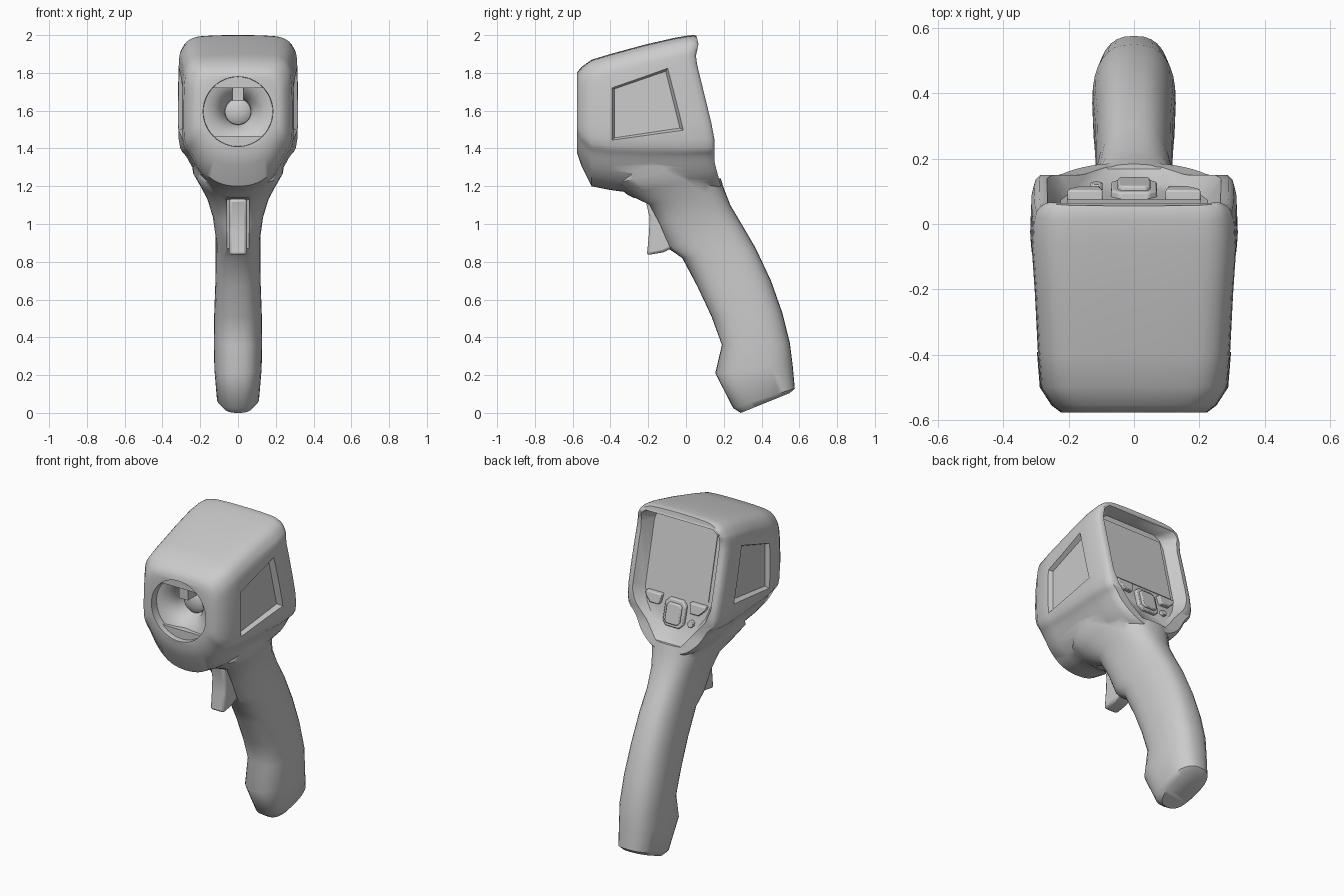
import bpy, bmesh, math
from mathutils import Vector

if "Cube" in bpy.data.objects:
    bpy.data.objects.remove(bpy.data.objects["Cube"])


def loft(name, rings, strip_caps=False):
    """Skin closed rings; strip_caps closes symmetric rings with left-right quads."""
    bm = bmesh.new()
    vs = [[bm.verts.new(p) for p in r] for r in rings]
    n = len(vs[0])
    for a, b in zip(vs, vs[1:]):
        for i in range(n):
            bm.faces.new((a[i], a[(i + 1) % n], b[(i + 1) % n], b[i]))
    for r in (vs[0], vs[-1]):
        if strip_caps:
            for i in range(n // 2):
                q = [r[i], r[i + 1], r[n - i - 1], r[(n - i) % n]]
                bm.faces.new(list(dict.fromkeys(q)))
        else:
            bm.faces.new(r)
    bmesh.ops.recalc_face_normals(bm, faces=bm.faces)
    me = bpy.data.meshes.new(name)
    bm.to_mesh(me)
    bm.free()
    ob = bpy.data.objects.new(name, me)
    bpy.context.collection.objects.link(ob)
    return ob


def activate(ob):
    bpy.ops.object.select_all(action='DESELECT')
    ob.select_set(True)
    bpy.context.view_layer.objects.active = ob


def boolean(ob, other, op='DIFFERENCE'):
    m = ob.modifiers.new('bool', 'BOOLEAN')
    m.operation, m.object, m.solver = op, other, 'EXACT'
    activate(ob)
    bpy.ops.object.modifier_apply(modifier=m.name)
    bpy.data.objects.remove(other)


def finish(ob, angle=35, bevel=0):
    if bevel:
        m = ob.modifiers.new('bevel', 'BEVEL')
        m.width, m.segments = bevel, 2
    activate(ob)
    bpy.ops.object.shade_smooth_by_angle(angle=math.radians(angle))


def interp(table, v):
    if v <= table[0][0]:
        return table[0][1]
    for (a, fa), (b, fb) in zip(table, table[1:]):
        if v <= b:
            return fa + (fb - fa) * (v - a) / (b - a)
    return table[-1][1]


def smooth_closed(keys, sub=4):
    out, n = [], len(keys)
    for i in range(n):
        p0, p1, p2, p3 = (Vector(keys[(i + k) % n]) for k in (-1, 0, 1, 2))
        for s in range(sub):
            t = s / sub
            out.append(0.5 * (2 * p1 + (p2 - p0) * t + (2 * p0 - 5 * p1 + 4 * p2 - p3) * t * t
                              + (3 * p1 - p0 - 3 * p2 + p3) * t ** 3))
    return out


# side-view curves: rear rim of the head and recessed control panel
BACK = [(1.0, .2), (1.2, .185), (1.33, .15), (1.47, .15), (1.88, .05), (1.95, .066), (2.0, .055)]
PANEL = [(1.24, .168), (1.3, .125), (1.42, .092), (1.96, -.035)]


def panel(z):
    return interp(PANEL, z)


# head: sections from lens face to screen rim
def head_ring(y, w, zt, zs, zb, lean):
    h = zs - zb
    half = [(0, zt), (.5 * w, zt - .003), (.78 * w, zt - .015), (.94 * w, zt - .06), (w, zt - .15),
            (w, zs), (.86 * w, zs - .33 * h), (.64 * w, zs - .7 * h), (.36 * w, zs - .93 * h), (0, zb)]
    keys = half + [(-x, z) for x, z in half[-2:0:-1]]
    return [(p.x, y + lean * (interp(BACK, p.y) - .12), p.y) for p in smooth_closed(keys)]


body = loft('body', [head_ring(*s) for s in (
    (-.578, .22, 1.80, 1.52, 1.38, 0),
    (-.555, .25, 1.83, 1.49, 1.31, 0),
    (-.50, .285, 1.87, 1.46, 1.20, 0),
    (-.40, .293, 1.90, 1.45, 1.18, 0),
    (-.20, .303, 1.95, 1.45, 1.15, .3),
    (-.02, .314, 1.985, 1.45, 1.15, .7),
    (.075, .31, 1.998, 1.45, 1.17, 1),
    (.105, .302, 2.0, 1.45, 1.18, 1),
    (.12, .287, 1.997, 1.45, 1.19, 1))], True)

# grip: sections given by front point, back point and half width
GRIP = [((.29, 0), (.55, .105), .085), ((.25, .025), (.576, .13), .112),
        ((.155, .21), (.565, .25), .125), ((.19, .36), (.55, .37), .128),
        ((.135, .51), (.51, .53), .126), ((.06, .67), (.45, .70), .12),
        ((-.02, .82), (.37, .87), .118), ((-.1, .875), (.3, .99), .118),
        ((-.15, 1.0), (.235, 1.10), .135), ((-.2, 1.10), (.2, 1.19), .165),
        ((-.31, 1.155), (.175, 1.27), .2), ((-.38, 1.21), (.146, 1.36), .24),
        ((-.34, 1.4), (.05, 1.45), .24)]


def grip_ring(f, b, w, n=32):
    ring = []
    for i in range(n):
        a = 2 * math.pi * i / n
        c, s = (math.copysign(abs(v) ** .8, v) if abs(v) > 1e-6 else 0
                for v in (math.cos(a), math.sin(a)))
        ring.append((w * s, (f[0] + b[0]) / 2 + c * (b[0] - f[0]) / 2,
                     (f[1] + b[1]) / 2 + c * (b[1] - f[1]) / 2))
    return ring


boolean(body, loft('grip', [grip_ring(*g) for g in GRIP], True), 'UNION')

# screen recess with sloped walls under the hood
RECESS = [(1.24, .08), (1.3, .115), (1.42, .2), (1.5, .225), (1.88, .225), (1.93, .21), (1.96, .17)]
boolean(body, loft('recess', [
    [(-w, panel(z), z), (w, panel(z), z), (w + .15, panel(z) + .25, z), (-w - .15, panel(z) + .25, z)]
    for z, w in RECESS]))


# lens opening
LENS_Z = 1.595


def circle(r, y, n=48):
    return [(r * math.cos(2 * math.pi * i / n), y, LENS_Z + r * math.sin(2 * math.pi * i / n))
            for i in range(n)]


boolean(body, loft('lens_hole', [circle(r, y) for r, y in (
    (.19, -.7), (.183, -.53), (.14, -.52), (.09, -.47), (.07, -.41))]))

# side pockets and small strap slots, both sides
POCKET = [(-.39, 1.445), (-.02, 1.5), (-.1, 1.82), (-.39, 1.72)]
SLOT = [(.25, 1.335), (.16, 1.21), (.3, 1.1), (.4, 1.335)]
for s in (-1, 1):
    boolean(body, loft('pocket', [
        [(s * (x0 + .04 * (y + .4)), -.22 + k * (y + .22), 1.63 + k * (z - 1.63)) for y, z in POCKET]
        for x0, k in ((.27, .94), (.34, 1.14))]))
    boolean(body, loft('slot', [[(s * x, y, z) for x, z in SLOT] for y in (-.42, -.392)]))

# trigger well
WELL = [(-.3, 1.14), (-.3, .87), (-.075, .87), (-.14, 1.13)]
boolean(body, loft('well', [[(x, y, z) for y, z in WELL] for x in (-.058, .058)]))
finish(body, 48)

# trigger
TRIGGER = [(-.215, 1.13), (-.192, 1.03), (-.196, .95), (-.207, .835), (-.12, .85), (-.06, .88), (-.12, 1.14)]
finish(loft('trigger', [[(x, y, z) for y, z in TRIGGER] for x in (-.047, .047)]), 40, .014)

# lens glass, shelves above and below it, and the notch
finish(loft('lens_glass', [circle(r, y) for r, y in (
    (.071, -.405), (.068, -.425), (.05, -.437), (.025, -.443), (.006, -.445))]))
for name, mid, h in (('upper_shelf', 90, .125), ('lower_shelf', 270, .13)):
    half = math.degrees(math.acos(h / .186))
    arc = [math.radians(mid - half + 2 * half * i / 12) for i in range(13)]
    finish(loft(name, [[(.186 * math.cos(a), y, LENS_Z + .186 * math.sin(a)) for a in arc]
                       for y in (-.545, -.50)]))
finish(loft('lens_notch', [[(x, y, z) for x, z in ((-.03, 1.65), (.03, 1.65), (.03, 1.725), (-.03, 1.725))]
                           for y in (-.53, -.41)]))

# screen
finish(loft('screen', [[(-.205, panel(z) - .01, z), (.205, panel(z) - .01, z),
                        (.205, panel(z) + .005, z), (-.205, panel(z) + .005, z)] for z in (1.51, 1.92)]))


# buttons standing on the panel
def button(name, pts, height, bevel=.006):
    finish(loft(name, [[(x, panel(z) + d, z) for x, z in pts] for d in (-.015, height)]), 35, bevel)


def octagon(cx, cz, w, h, c):
    return [(cx + sx * a, cz + sz * b) for sx, sz, a, b in (
        (1, 1, w - c, h), (1, 1, w, h - c), (1, -1, w, h - c), (1, -1, w - c, h),
        (-1, -1, w - c, h), (-1, -1, w, h - c), (-1, 1, w, h - c), (-1, 1, w - c, h))]


button('pad_ring', octagon(0, 1.405, .07, .078, .025), .02)
button('pad_centre', octagon(0, 1.405, .05, .058, .014), .034)
button('small_button', octagon(-.115, 1.37, .018, .018, .009), .02, .003)
for name, s in (('left_button', -1), ('right_button', 1)):
    button(name, [(s * x, z) for x, z in ((.095, 1.49), (.205, 1.49), (.2, 1.465), (.165, 1.43), (.105, 1.43))], .028)
